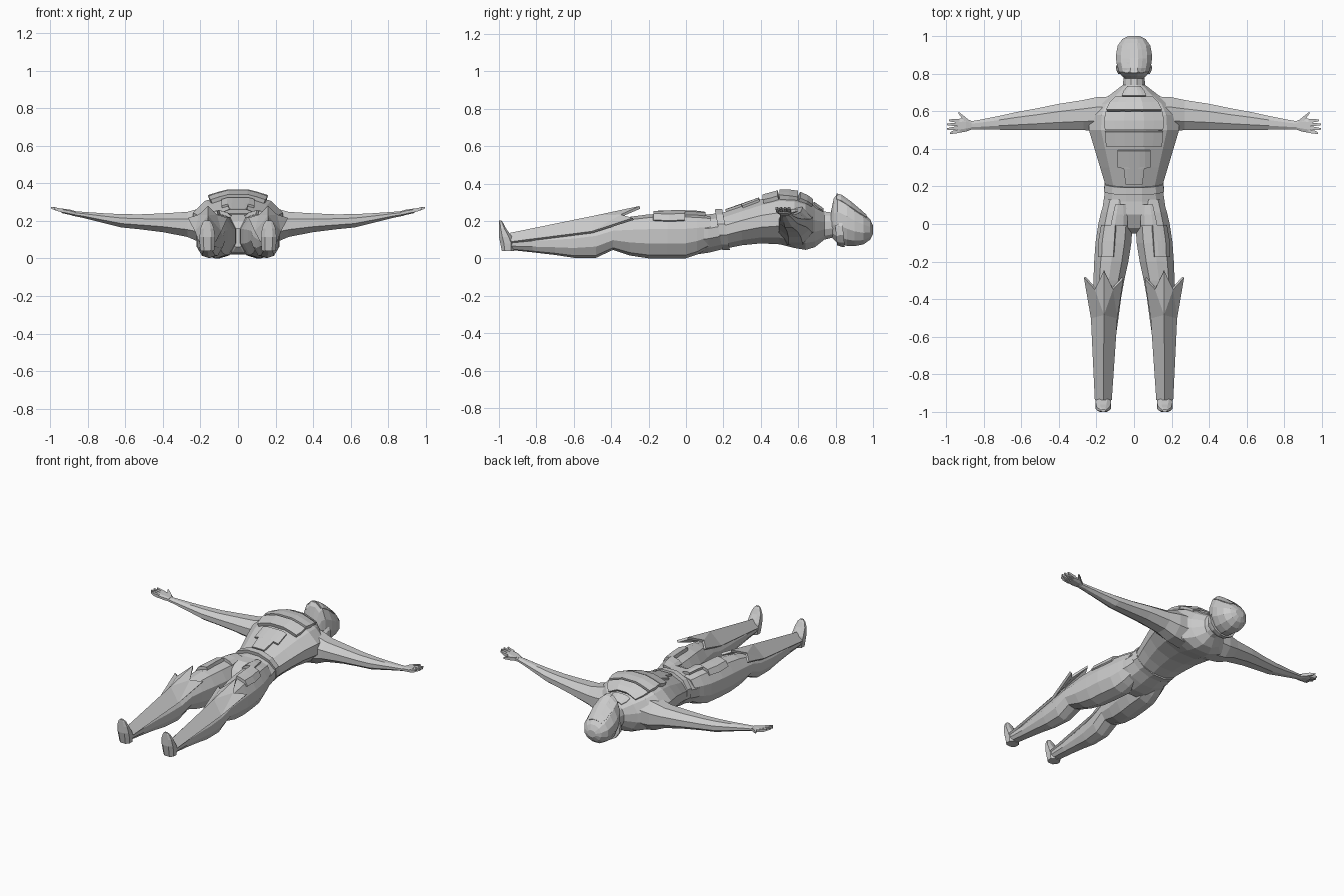
import bpy, math
from mathutils import Vector
from mathutils.bvhtree import BVHTree
import bmesh


def make(name, verts, faces, mirror=False, solid=0, fix=True):
    me = bpy.data.meshes.new(name)
    me.from_pydata(verts, [], faces)
    if fix:
        bm = bmesh.new()
        bm.from_mesh(me)
        bmesh.ops.recalc_face_normals(bm, faces=bm.faces)
        bm.to_mesh(me)
        bm.free()
    ob = bpy.data.objects.new(name, me)
    bpy.context.collection.objects.link(ob)
    if solid:
        m = ob.modifiers.new("Solid", 'SOLIDIFY')
        m.thickness, m.offset = solid, -1
    if mirror:
        ob.modifiers.new("Mirror", 'MIRROR').use_mirror_merge = False
    return ob


def loft(name, secs, axis='y', n=12, mirror=False, power=1.0, tilt=0):
    """Sections: (position, a_min, a_max, b_min, b_max) across the axis."""
    verts, faces = [], []
    for t, a0, a1, b0, b1 in secs:
        for i in range(n):
            w = 2 * math.pi * (i + .5) / n
            c, s = math.cos(w), math.sin(w)
            k = 1 / math.cos(math.pi / n)      # flats touch the limits
            c = math.copysign(min(1, abs(c) * k) ** power, c)
            s = math.copysign(min(1, abs(s) * k) ** power, s)
            a = (a0 + a1) / 2 + (a1 - a0) / 2 * c
            b = (b0 + b1) / 2 + (b1 - b0) / 2 * s
            verts.append({'x': (t, a, b), 'y': (a, t - tilt * (b - .15), b),
                          'z': (a, b, t)}[axis])
    for r in range(len(secs) - 1):
        for i in range(n):
            j = (i + 1) % n
            faces.append((r*n + i, r*n + j, r*n + n + j, r*n + n + i))
    faces += [tuple(range(n)), tuple(range(len(verts) - n, len(verts)))]
    return make(name, verts, faces, mirror)


def plate(name, body, rows, off=.02, cols=6, mirror=False, floor=.05):
    """Armour plate draped on a body; rows: (y, x_left, x_right), rising y."""
    me = body.data
    tree = BVHTree.FromPolygons([v.co for v in me.vertices],
                                [tuple(p.vertices) for p in me.polygons])
    verts, faces = [], []
    for y, x0, x1 in rows:
        for i in range(cols + 1):
            x = x0 + (x1 - x0) * i / cols
            hit = tree.ray_cast(Vector((x, y, 2)), Vector((0, 0, -1)))[0]
            verts.append((x, y, (hit.z if hit else floor) + off))
    w = cols + 1
    for r in range(len(rows) - 1):
        for i in range(cols):
            faces.append((r*w + i, r*w + i + 1, r*w + w + i + 1, r*w + w + i))
    return make(name, verts, faces, mirror, off + .015, fix=False)


def sym(rows):
    return [(y, -w, w, z0, z1) for y, w, z0, z1 in rows]


# Torso with neck
torso = loft("torso", sym([
    (-.05, .04, .06, .16), (-.02, .12, .03, .20), (.05, .17, .02, .235),
    (.12, .163, .03, .235), (.2, .15, .05, .245), (.3, .18, .07, .28),
    (.4, .21, .08, .315), (.5, .24, .075, .342), (.58, .235, .055, .342),
    (.64, .2, .045, .322), (.69, .125, .06, .285), (.74, .06, .10, .25),
    (.82, .05, .12, .24)]))

# Head with forward chin and face mask
head = loft("head", sym([
    (.775, .05, .12, .25), (.79, .066, .10, .32), (.81, .08, .08, .347),
    (.86, .094, .067, .318), (.9, .096, .065, .282), (.95, .087, .075, .242),
    (.985, .062, .1, .207), (1.0, .03, .13, .175)]))
plate("face_mask", head, [(.805, -.05, .05), (.83, -.06, .06), (.88, -.068, .068),
                          (.93, -.062, .062), (.965, -.045, .045)], off=.006)
loft("helmet_rim", sym([(.80, .085, .07, .20), (.82, .094, .062, .23),
                        (.84, .097, .06, .24)]), tilt=.1)

# Belt, leaning like the waist
loft("belt", sym([(.175, .16, .045, .262), (.215, .157, .045, .265)]), tilt=.19)

# Chest, collar and belly plates
plate("chest_plate_upper", torso, [(.61, -.148, .148), (.65, -.13, .13), (.68, -.10, .10)], .024)
plate("chest_plate_middle", torso, [(.5, -.155, .155), (.55, -.16, .16), (.6, -.15, .15)], .026)
plate("chest_plate_lower", torso, [(.41, -.145, .145), (.45, -.155, .155), (.49, -.155, .155)], .024)
plate("collar_plate", torso, [(.685, -.065, .065), (.71, -.055, .055), (.735, -.035, .035)], .014)
plate("belly_plate", torso, [(.21, -.045, .045), (.295, -.055, .055), (.3, -.088, .088),
                             (.39, -.088, .088)], .014)

# Arms
loft("arm", [
    (.1, .49, .68, .07, .29), (.2, .495, .675, .085, .268), (.27, .5, .66, .115, .248),
    (.4, .5, .64, .14, .24), (.52, .5, .615, .155, .235), (.62, .5, .597, .165, .236),
    (.72, .502, .575, .19, .241), (.82, .502, .555, .215, .248), (.88, .503, .545, .227, .252)],
    'x', 8, True)
# Hands
loft("palm", [(.865, .503, .548, .226, .252), (.895, .492, .562, .232, .26),
              (.94, .485, .56, .242, .266)], 'x', 8, True, .7)
for i, (y0, y1, tip) in enumerate([(.494, .483, .98), (.512, .506, .995),
                                   (.531, .53, .995), (.549, .552, .985)]):
    loft(f"finger_{i + 1}", [(.93, y0 - .009, y0 + .009, .244, .264),
                             (.965, (y0 + y1) / 2 - .008, (y0 + y1) / 2 + .008, .253, .27),
                             (tip, y1 - .004, y1 + .004, .265, .275)], 'x', 4, True)
loft("thumb", [(.875, .525, .55, .235, .255), (.905, .548, .575, .24, .26),
               (.935, .588, .598, .25, .26)], 'x', 4, True)

# Legs
leg = loft("leg", [
    (.13, .01, .155, .06, .225), (.06, .006, .176, .02, .235), (0, .008, .19, .0, .238),
    (-.1, .014, .205, .0, .238), (-.2, .03, .212, .0, .235), (-.3, .052, .216, .015, .222),
    (-.39, .068, .22, .045, .2), (-.48, .08, .22, .003, .18), (-.6, .097, .215, .003, .158),
    (-.7, .11, .207, .018, .14), (-.82, .12, .2, .032, .122), (-.94, .127, .2, .045, .105)],
    'y', 10, True)
# Feet pointing up
loft("foot", [(.04, .127, .2, -.985, -.92), (.08, .122, .204, -.993, -.915),
              (.115, .122, .205, -1.0, -.93), (.16, .128, .2, -1.0, -.962),
              (.19, .14, .188, -1.0, -.978), (.203, .152, .175, -1.0, -.987)],
     'z', 8, True, .8)

# Thigh plates
plate("thigh_plate_upper", leg, [(-.01, .035, .125), (.05, .035, .112), (.105, .045, .1)],
      .02, 4, True, .15)
plate("thigh_plate_lower", leg, [(-.175, .11, .193), (-.09, .105, .19), (-.005, .1, .175)],
      .02, 4, True, .15)

# Shin guards: a ridge with a knee spike and two side spikes
V = [(.16, -.245, .265), (.16, -.48, .215), (.163, -.935, .122)]       # knee tip, ridge, ankle
V += [(.2, -.345, .222), (.258, -.28, .205), (.218, -.5, .135), (.197, -.935, .08)]
V += [(.12, -.345, .222), (.065, -.285, .205), (.1, -.5, .135), (.13, -.935, .08)]
F = [(0, 1, 3), (3, 1, 5), (3, 5, 4), (1, 2, 6, 5),
     (0, 7, 1), (7, 9, 1), (7, 8, 9), (1, 9, 10, 2)]
make("shin_guard", V, [f[::-1] for f in F], True, .015, fix=False)
